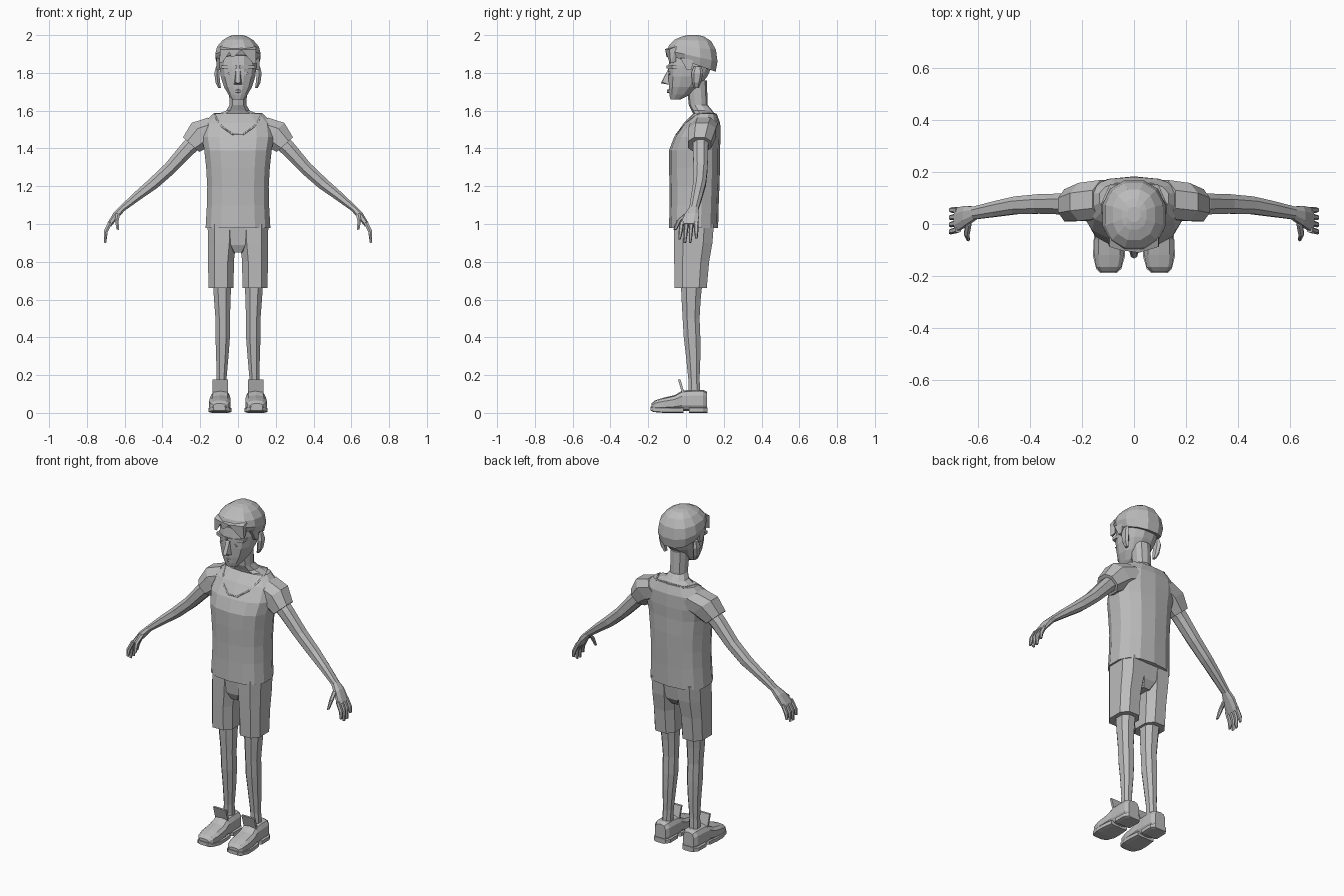
import bpy, bmesh, math
from mathutils import Vector
from mathutils.bvhtree import BVHTree

grey = bpy.data.materials.new("light_grey")
grey.diffuse_color = (0.5, 0.5, 0.5, 1)


def finish(name, bm, mirror=False):
    bmesh.ops.recalc_face_normals(bm, faces=bm.faces)
    me = bpy.data.meshes.new(name)
    bm.to_mesh(me)
    bm.free()
    me.materials.append(grey)
    ob = bpy.data.objects.new(name, me)
    bpy.context.collection.objects.link(ob)
    if mirror:
        ob.modifiers.new("mirror", 'MIRROR').use_mirror_merge = False
    return ob


def loft(name, rings, n=10, power=2.3, mirror=False):
    """Skin closed rings; each ring is (centre, half axis a, half axis b)."""
    bm = bmesh.new()
    loops = []
    for c, a, b in rings:
        loop = []
        for i in range(n):
            t = 2 * math.pi * (i + 0.5) / n
            u, v = (math.copysign(abs(f) ** (2 / power), f) for f in (math.cos(t), math.sin(t)))
            loop.append(bm.verts.new(Vector(c) + u * Vector(a) + v * Vector(b)))
        loops.append(loop)
    for p, q in zip(loops, loops[1:]):
        for i in range(n):
            j = (i + 1) % n
            bm.faces.new((p[i], p[j], q[j], q[i]))
    bm.faces.new(loops[0])
    bm.faces.new(loops[-1])
    return finish(name, bm, mirror)


def column(name, rows, **kw):
    """Upright loft; row = (x, y, z, half width, half depth)."""
    return loft(name, [((x, y, z), (rx, 0, 0), (0, ry, 0)) for x, y, z, rx, ry in rows], **kw)


def limb(name, rows, tilt, **kw):
    """Loft with rings tilted in the xz plane."""
    t = math.radians(tilt)
    return loft(name, [((x, y, z), (ra * math.cos(t), 0, ra * math.sin(t)), (0, ry, 0))
                       for x, y, z, ra, ry in rows], mirror=True, **kw)


def along_y(name, rows, **kw):
    """Loft running front to back; row = (y, x, half width, bottom, top)."""
    return loft(name, [((x, y, (lo + hi) / 2), (rx, 0, 0), (0, 0, (hi - lo) / 2))
                       for y, x, rx, lo, hi in rows], mirror=True, **kw)


def solid(name, points, mirror=False):
    bm = bmesh.new()
    for p in points:
        bm.verts.new(p)
    bmesh.ops.convex_hull(bm, input=bm.verts)
    return finish(name, bm, mirror)


# Shirt body and sleeves
shirt = column("shirt", [
    (0, .04, .98, .175, .13), (0, .043, 1.1, .168, .13), (0, .045, 1.2, .166, .132),
    (0, .045, 1.3, .172, .135), (0, .045, 1.39, .182, .135), (0, .06, 1.46, .195, .123),
    (0, .085, 1.535, .185, .096), (0, .1, 1.585, .135, .062)], n=14, power=2.5)
limb("sleeve", [(.10, .095, 1.51, .085, .08), (.185, .085, 1.48, .088, .078),
                (.248, .072, 1.42, .062, .066)], 42, n=8)

# Scooped neckline edge laid on the shirt surface
tree = BVHTree.FromPolygons([v.co for v in shirt.data.vertices],
                            [p.vertices for p in shirt.data.polygons])
half = [(.03, -.05, 1.475), (.085, -.02, 1.515), (.115, .02, 1.56), (.125, .07, 1.585), (.09, .15, 1.585)]
path = half + [(-x, y, z) for x, y, z in reversed(half)]
curve = bpy.data.curves.new("neckline", 'CURVE')
curve.dimensions = '3D'
curve.bevel_depth = .005
curve.bevel_resolution = 0
spline = curve.splines.new('POLY')
spline.points.add(len(path) - 1)
spline.use_cyclic_u = True
for sp, p in zip(spline.points, path):
    sp.co = (*tree.find_nearest(Vector(p))[0], 1)
curve.materials.append(grey)
bpy.context.collection.objects.link(bpy.data.objects.new("neckline", curve))

# Neck and head
column("neck", [(0, .1, 1.575, .13, .058), (0, .085, 1.6, .065, .055),
                (0, .065, 1.63, .047, .05), (0, .055, 1.76, .052, .055)], n=10)
column("head", [
    (0, -.055, 1.66, .032, .028), (0, -.032, 1.685, .052, .058), (0, -.01, 1.725, .076, .083),
    (0, .01, 1.78, .094, .105), (0, .024, 1.84, .101, .12), (0, .03, 1.91, .098, .115),
    (0, .03, 1.95, .07, .08)], n=12, power=2.4)
column("ear", [(.097, .055, 1.72, .008, .014), (.107, .056, 1.75, .014, .023),
               (.112, .06, 1.80, .015, .032), (.108, .062, 1.835, .009, .02)], n=6, mirror=True)

# Face details
solid("nose", [(-.01, -.092, 1.825), (.01, -.092, 1.825), (-.012, -.126, 1.752), (.012, -.126, 1.752),
               (-.022, -.088, 1.737), (.022, -.088, 1.737), (0, -.133, 1.745), (0, -.08, 1.8)])
solid("brow", [(x, y + abs(x) * .35, z) for x in (.005, .09) for y in (-.106, -.06)
               for z in (1.822, 1.838)], mirror=True)
solid("eye", [(x, y, z) for x, z in ((.022, 1.797), (.04, 1.808), (.058, 1.797), (.04, 1.788))
              for y in (-.092, -.086)], mirror=True)
solid("lips", [(x, y, 1.703 + h) for x, y, h in (
    (-.03, -.083, 0), (.03, -.083, 0), (0, -.1, .008), (0, -.1, -.008), (0, -.08, .014), (0, -.08, -.014))])

# Hair cap with sloped hairline, fringe locks and sideburns
loft("hair", [((0, y, z), (rx, 0, 0), (0, ry, drop)) for y, z, rx, ry, drop in (
    (.034, 1.85, .112, .127, -.045), (.034, 1.89, .124, .137, -.03), (.034, 1.935, .114, .128, -.012),
    (.036, 1.972, .084, .1, -.004), (.037, 1.993, .05, .06, 0), (.037, 2.0, .025, .03, 0))],
     n=12, power=2.3)
for lock, (x0, x1, x2, tip) in enumerate(((-.095, -.035, -.09, 1.855), (-.05, .02, -.03, 1.885),
                                         (.015, .095, .088, 1.85))):
    back = .3
    solid(f"fringe_lock_{lock + 1}", [(x, y + abs(x) * back, z) for x, y, z in (
        (x0, -.116, 1.925), (x1, -.116, 1.925), (x0, -.08, 1.94), (x1, -.08, 1.94),
        (x2 - .008, -.11, tip), (x2 + .008, -.11, tip), (x2, -.08, tip + .01))])
solid("sideburn", [(x, y, z) for x in (.085, .113) for y, z in (
    (-.03, 1.88), (.04, 1.88), (.005, 1.815), (.03, 1.815))], mirror=True)

# Arms, palms, fingers and thumbs
limb("arm", [(.2, .08, 1.46, .048, .045), (.265, .077, 1.4, .044, .043), (.36, .077, 1.295, .037, .04),
             (.45, .072, 1.213, .034, .036), (.53, .058, 1.15, .027, .032),
             (.615, .042, 1.08, .018, .026)], 42, n=8)
limb("palm", [(.61, .042, 1.085, .018, .026), (.643, .032, 1.05, .02, .04),
              (.682, .016, .995, .014, .05)], 35, n=8)
for k, (y0, y1, zt) in enumerate(((-.022, -.034, .92), (.004, -.006, .9), (.029, .022, .902), (.053, .055, .925))):
    limb(f"finger_{k + 1}", [(.675, y0, 1.01, .012, .012), (.7, (y0 + y1) / 2, .96, .012, .011),
                             (.704, y1, zt, .007, .007)], 15, n=6)
limb("thumb", [(.635, .01, 1.055, .013, .018), (.642, -.035, 1.02, .012, .014),
               (.637, -.058, .97, .007, .009)], 10, n=6)

# Shorts
column("shorts_leg", [(.09, .025, .66, .071, .09), (.09, .03, .8, .072, .098),
                      (.085, .038, .9, .079, .108), (.085, .042, 1.0, .08, .112)], n=8, power=2.7, mirror=True)
column("shorts_seat", [(0, .035, .85, .04, .075), (0, .04, .89, .08, .1), (0, .042, 1.0, .15, .112)],
       n=8, power=2.6)

# Legs
column("leg", [(.085, .03, .7, .052, .062), (.083, .027, .6, .047, .054), (.081, .027, .5, .041, .048),
               (.081, .032, .4, .041, .047), (.083, .038, .3, .035, .041),
               (.087, .042, .18, .028, .032), (.09, .045, .08, .03, .034)], n=8, mirror=True)

# Shoes with split soles and raised tongues
along_y("shoe", [(.11, .093, .036, .01, .112), (.09, .093, .05, .01, .122), (.03, .093, .052, .01, .122),
                 (-.02, .094, .053, .01, .118), (-.06, .095, .058, .01, .094), (-.12, .096, .059, .01, .08),
                 (-.165, .097, .05, .012, .066), (-.183, .098, .032, .018, .05)], n=10, power=3)
along_y("heel_sole", [(.114, .093, .038, 0, .03), (.09, .093, .055, 0, .03), (.015, .094, .055, 0, .03)],
        n=8, power=5)
along_y("front_sole", [(-.012, .094, .056, 0, .03), (-.07, .095, .063, 0, .03), (-.125, .096, .063, 0, .03),
                       (-.172, .097, .05, .004, .032), (-.188, .098, .033, .012, .034)], n=8, power=5)
solid("shoe_tongue", [(x, y + d, z) for x in (.052, .135) for d in (0, .013)
                      for y, z in ((-.02, .1), (-.042, .176))], mirror=True)
